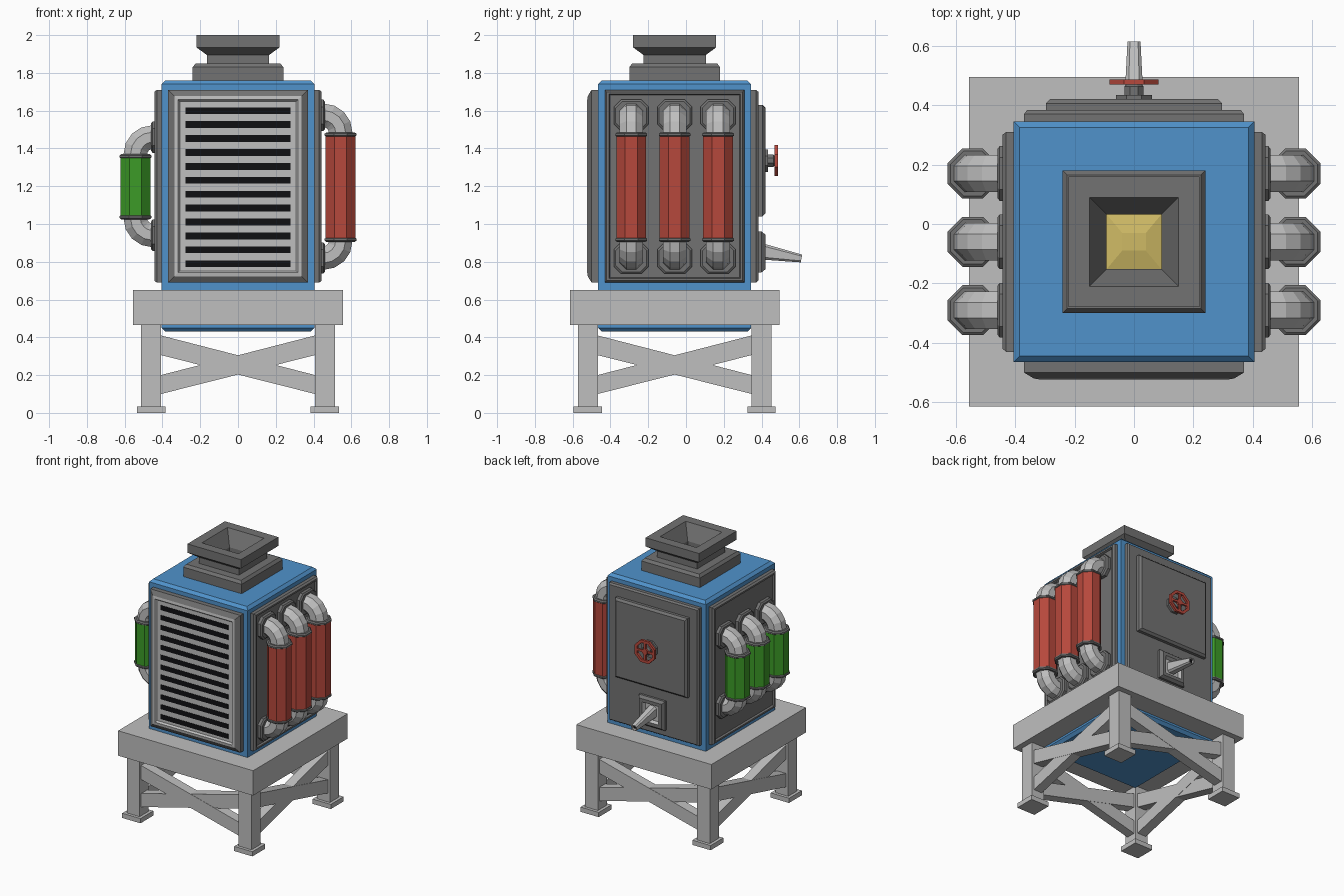
import bpy, bmesh, math
from mathutils import Matrix, Vector

if "Cube" in bpy.data.objects:
    bpy.data.objects.remove(bpy.data.objects["Cube"])


def material(name, r, g, b):
    m = bpy.data.materials.new(name)
    m.diffuse_color = (r, g, b, 1)
    m.use_nodes = True
    m.node_tree.nodes["Principled BSDF"].inputs["Base Color"].default_value = m.diffuse_color
    return m


BLUE = material("blue paint", 0.08, 0.29, 0.60)
DARK = material("dark grey metal", 0.17, 0.17, 0.17)
LIGHT = material("light grey metal", 0.52, 0.52, 0.52)
RED = material("red", 0.47, 0.065, 0.045)
GREEN = material("green", 0.045, 0.33, 0.02)
GOLD = material("gold", 0.62, 0.49, 0.13)
BLACK = material("black", 0.005, 0.005, 0.006)
CY = -0.06                      # centre of the body in y
OCT = 2 - math.sqrt(2)          # corner cut that gives a regular octagon


def build(name, rings, mat, matrix=Matrix(), caps=(True, True)):
    """Skin a list of equal-length point rings."""
    bm = bmesh.new()
    vs = [[bm.verts.new(matrix @ Vector(p)) for p in r] for r in rings]
    n = len(vs[0])
    for a, b in zip(vs, vs[1:]):
        for i in range(n):
            bm.faces.new((a[i], a[(i + 1) % n], b[(i + 1) % n], b[i]))
    if caps[0]:
        bm.faces.new(vs[0][::-1])
    if caps[1]:
        bm.faces.new(vs[-1])
    if matrix.determinant() < 0:
        bmesh.ops.reverse_faces(bm, faces=bm.faces)
    me = bpy.data.meshes.new(name)
    bm.to_mesh(me)
    bm.free()
    me.materials.append(mat)
    ob = bpy.data.objects.new(name, me)
    bpy.context.collection.objects.link(ob)
    return ob


def rect(w, h, d, k=0.0):
    """Rectangle of half sizes w, h at depth d, corners cut by fraction k."""
    if k == 0:
        return [(-w, -h, d), (w, -h, d), (w, h, d), (-w, h, d)]
    c = k * min(w, h)
    return [(-w + c, -h, d), (w - c, -h, d), (w, -h + c, d), (w, h - c, d),
            (w - c, h, d), (-w + c, h, d), (-w, h - c, d), (-w, -h + c, d)]


def loft(name, sizes, mat, matrix=Matrix(), k=0.0, caps=(True, True)):
    return build(name, [rect(*s, k) for s in sizes], mat, matrix, caps)


def at(x, y, z):
    return Matrix.Translation((x, y, z))


def box(name, x0, x1, y0, y1, z0, z1, mat):
    return loft(name, [((x1 - x0) / 2, (y1 - y0) / 2, z0), ((x1 - x0) / 2, (y1 - y0) / 2, z1)],
                mat, at((x0 + x1) / 2, (y0 + y1) / 2, 0))


def side(angle, u=0.0, z=1.2):
    """Frame on a body wall: local x along the wall, y up, z outward."""
    return (at(0, CY, z) @ Matrix.Rotation(math.radians(angle), 4, 'Z')
            @ Matrix.Rotation(math.pi / 2, 4, 'X') @ at(u, 0, 0.405))


# Body
loft("body", [(0.385, 0.385, 0.43), (0.405, 0.405, 0.45), (0.405, 0.405, 1.74), (0.385, 0.385, 1.76)],
     BLUE, at(0, CY, 0))

# Stand: frame, legs, feet and crossed braces
box("stand_frame", -0.555, 0.555, CY - 0.555, CY + 0.555, 0.465, 0.65, LIGHT)
for sx in (-1, 1):
    for sy in (-1, 1):
        m = at(sx * 0.46, CY + sy * 0.46, 0)
        loft("leg", [(0.053, 0.053, 0.03), (0.053, 0.053, 0.47)], LIGHT, m)
        loft("foot", [(0.075, 0.075, 0), (0.075, 0.075, 0.035)], LIGHT, m)
for q in range(4):
    m = at(0, CY, 0) @ Matrix.Rotation(q * math.pi / 2, 4, 'Z')
    for s in (-1, 1):
        pts = [(-0.42 * s, 0.309), (0.42 * s, 0.097), (0.42 * s, 0.197), (-0.42 * s, 0.413)]
        if s < 0:
            pts.reverse()
        t = 0.036 + 0.001 * s
        build("brace", [[(x, -0.46 + t, z) for x, z in pts], [(x, -0.46 - t, z) for x, z in pts]], LIGHT, m)

# Front grille: dark surround, light recessed panel, black slots
front = side(0)
loft("grille_surround", [(0.37, 0.51, -0.01), (0.37, 0.51, 0.035), (0.337, 0.477, 0.055)],
     DARK, front, caps=(True, False))
loft("grille_panel", [(0.337, 0.477, 0.055), (0.318, 0.458, 0.058), (0.308, 0.448, 0.045)],
     LIGHT, front, caps=(False, True))
for i in range(12):
    loft("grille_slot", [(0.277, 0.018, 0.04), (0.277, 0.018, 0.047)], BLACK,
         side(0, 0, 0.79 + i * 0.0736))


def elbow(name, matrix):
    """Octagonal pipe leaving the wall along +x and bending down; origin on the pipe axis."""
    r, bend, xe = 0.068, 0.09, 0.543
    rings = []
    stations = [(0.43, 0)] + [(None, a * math.pi / 8) for a in range(5)]
    for x, a in stations:
        cx = x if x is not None else xe - bend + bend * math.sin(a)
        cz = -bend + bend * math.cos(a)
        ring = []
        for j in range(8):
            t = math.radians(22.5 + 45 * j)
            u, v = r * math.cos(t), r * math.sin(t)
            ring.append((cx + v * math.sin(a), u, cz + v * math.cos(a)))
        rings.append(ring)
    return build(name, rings, LIGHT, matrix)


# Side panels with three canisters each
for s, angle, colour, word, ztop, zbot in ((1, 90, RED, "red", 1.575, 0.82),
                                           (-1, -90, GREEN, "green", 1.46, 0.94)):
    loft("side_panel", [(0.37, 0.51, -0.01), (0.37, 0.51, 0.025), (0.36, 0.50, 0.038),
                        (0.348, 0.488, 0.038), (0.342, 0.482, 0.025)], DARK, side(angle))
    for u in (-0.23, 0, 0.23):
        lo, hi = zbot + 0.085, ztop - 0.09
        mirror = Matrix.Diagonal((s, 1, 1, 1))
        for z, f in ((ztop, 1), (zbot, -1)):
            loft("pipe_flange", [(0.092, 0.083, 0.02), (0.092, 0.083, 0.047), (0.082, 0.073, 0.055)],
                 DARK, side(angle, u, z), 0.45)
            elbow("pipe_elbow", at(0, CY + u, z) @ mirror @ Matrix.Diagonal((1, 1, f, 1)))
        m = at(s * 0.543, CY + u, 0)
        loft(word + "_canister", [(0.079, 0.079, lo + 0.02), (0.079, 0.079, hi - 0.02)], colour, m, OCT)
        for z0, z1 in ((lo, lo + 0.024), (hi - 0.024, hi)):
            loft("canister_cap", [(0.075, 0.075, z0), (0.084, 0.084, z0 + 0.007),
                                  (0.084, 0.084, z1 - 0.007), (0.075, 0.075, z1)], DARK, m, OCT)

# Back panel, door and spout box
loft("back_panel", [(0.37, 0.51, -0.01), (0.37, 0.51, 0.025), (0.36, 0.50, 0.038)], DARK, side(180))
loft("back_door", [(0.297, 0.295, 0.03), (0.297, 0.295, 0.06), (0.282, 0.28, 0.075)],
     DARK, side(180, 0, 1.335))
loft("spout_box", [(0.108, 0.108, 0.03), (0.108, 0.108, 0.055), (0.092, 0.092, 0.075),
                   (0.068, 0.068, 0.075)], DARK, side(180, 0, 0.852), caps=(True, False))
loft("spout_recess", [(0.068, 0.068, 0.075), (0.058, 0.058, 0.05)], LIGHT,
     side(180, 0, 0.852), caps=(False, True))

# Spout: tapering pipe tilted down, with an open dark end
spout = at(0, 0.37, 0.86) @ Matrix.Rotation(math.radians(-100), 4, 'X')
loft("spout", [(0.034, 0.046, 0), (0.022, 0.021, 0.245), (0.016, 0.015, 0.245), (0.016, 0.015, 0.225)],
     LIGHT, spout, 0.4, caps=(True, False))
loft("spout_opening", [(0.016, 0.015, 0.224), (0.016, 0.015, 0.228)], BLACK, spout, 0.4)

# Hand wheel on the door
hub = side(180, 0, 1.335)
loft("wheel_plate", [(0.06, 0.06, 0.07), (0.06, 0.06, 0.09)], DARK, hub, OCT)
loft("wheel_stem", [(0.032, 0.032, 0.08), (0.032, 0.032, 0.118), (0.018, 0.018, 0.13)], DARK, hub, OCT)
loft("wheel_hub", [(0.022, 0.022, 0.118), (0.022, 0.022, 0.142)], RED, hub, OCT)
rim = [rect(r, r, d, OCT) for r, d in ((0.082, 0.124), (0.082, 0.142), (0.062, 0.142),
                                       (0.062, 0.124), (0.082, 0.124))]
build("wheel_rim", rim, RED, hub, (False, False))
loft("wheel_spoke", [(0.07, 0.008, 0.126), (0.07, 0.008, 0.139)], RED, hub)
loft("wheel_spoke", [(0.008, 0.07, 0.127), (0.008, 0.07, 0.14)], RED, hub)

# Chimney: base, neck, flared hopper and shaft in one lathe-like profile
loft("chimney", [(0.24, 0.24, 1.75), (0.24, 0.24, 1.83), (0.225, 0.225, 1.85), (0.165, 0.165, 1.85),
                 (0.165, 0.165, 1.895), (0.22, 0.22, 1.935), (0.22, 0.22, 2.0), (0.15, 0.15, 2.0),
                 (0.092, 0.092, 1.89), (0.092, 0.092, 1.765)], DARK, at(0, CY, 0))

# Molten ore in the shaft
loft("ore", [(0.092, 0.092, 1.77), (0.092, 0.092, 1.79), (0.04, 0.03, 1.805)], GOLD, at(0, CY, 0))
